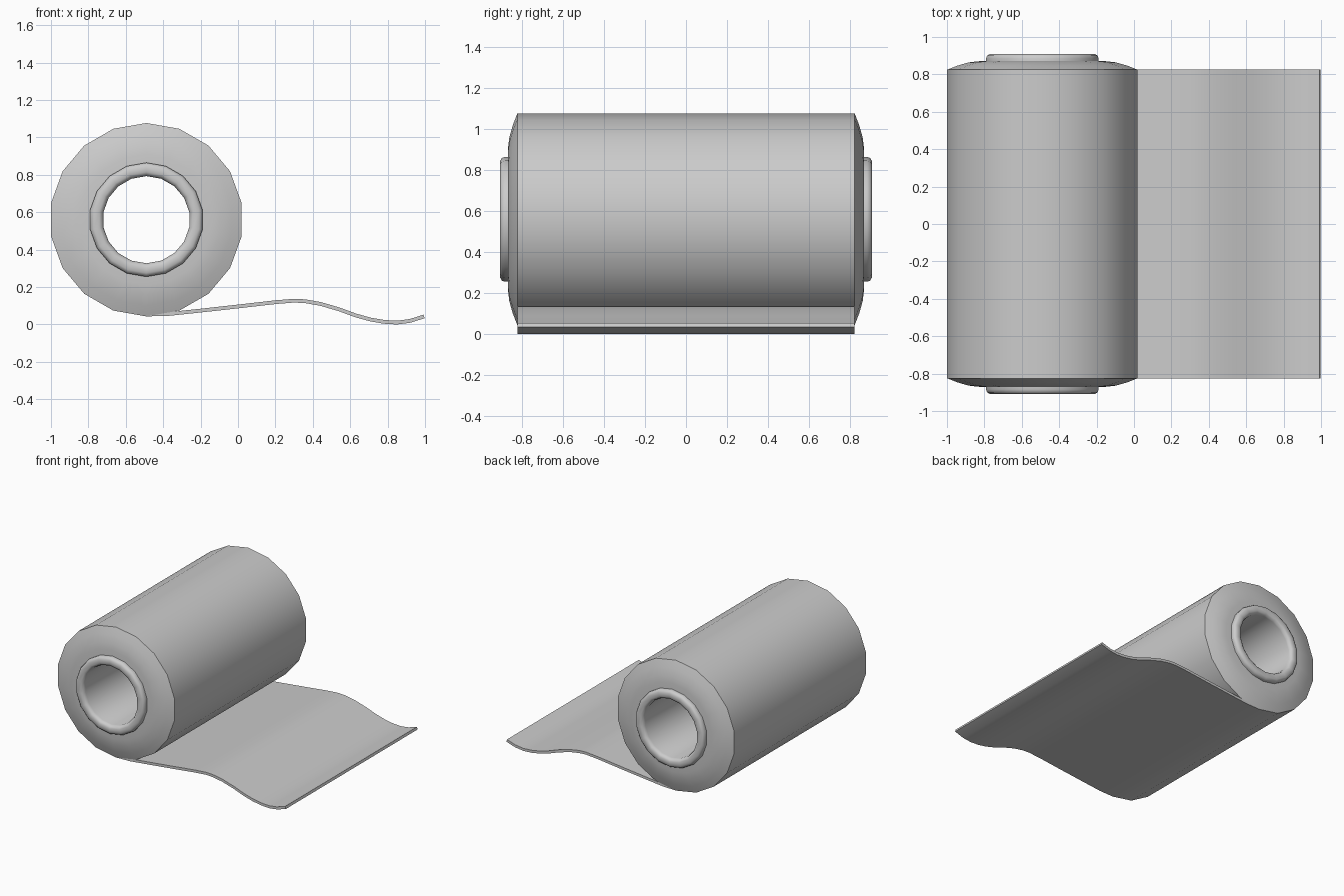
import bpy, bmesh, math

cube = bpy.data.objects.get("Cube")
if cube:
    bpy.data.objects.remove(cube, do_unlink=True)

SIDES = 18
CX, CZ = -0.49, 0.56

grey = bpy.data.materials.new("light_grey")
grey.use_nodes = True
grey.diffuse_color = (0.6, 0.6, 0.6, 1)
grey.node_tree.nodes["Principled BSDF"].inputs["Base Color"].default_value = (0.6, 0.6, 0.6, 1)


def finish(name, bm, angle):
    bmesh.ops.recalc_face_normals(bm, faces=bm.faces)
    mesh = bpy.data.meshes.new(name)
    bm.to_mesh(mesh)
    bm.free()
    mesh.materials.append(grey)
    obj = bpy.data.objects.new(name, mesh)
    bpy.context.collection.objects.link(obj)
    bpy.ops.object.select_all(action='DESELECT')
    obj.select_set(True)
    bpy.context.view_layer.objects.active = obj
    bpy.ops.object.shade_smooth_by_angle(angle=math.radians(angle))
    return obj


def ring_part(name, half, angle):
    """Revolve a closed (radius, y) loop about the roll axis; half is mirrored in y."""
    loop = half + [(r, -y) for r, y in reversed(half)]
    bm = bmesh.new()
    rings = []
    for i in range(SIDES):
        a = math.pi / 2 + i * math.tau / SIDES
        rings.append([bm.verts.new((CX + r * math.cos(a), y, CZ + r * math.sin(a)))
                      for r, y in loop])
    n = len(loop)
    for i in range(SIDES):
        p, q = rings[i], rings[(i + 1) % SIDES]
        for j in range(n):
            k = (j + 1) % n
            bm.faces.new((p[j], p[k], q[k], q[j]))
    return finish(name, bm, angle)


# Wound material with softly domed ends
ring_part("wound_roll", [(0.517, 0.825), (0.46, 0.847), (0.40, 0.864), (0.35, 0.870), (0.28, 0.872)], 35)

# Hollow core with rounded rims
ring_part("core_tube", [(0.305, 0.86), (0.305, 0.885), (0.300, 0.900), (0.285, 0.909),
                        (0.255, 0.909), (0.240, 0.900), (0.233, 0.880)], 50)

# Loose sheet: wavy centre line given thickness along its normals
path = [(-0.49, 0.053), (-0.37, 0.056), (-0.2, 0.074), (0, 0.096), (0.2, 0.119), (0.3, 0.127),
        (0.36, 0.124), (0.44, 0.110), (0.54, 0.081), (0.63, 0.048), (0.71, 0.026),
        (0.78, 0.014), (0.85, 0.010), (0.92, 0.019), (0.995, 0.043)]
THICK, HALF_WIDTH = 0.02, 0.825
top, bottom = [], []
for i, (x, z) in enumerate(path):
    a, b = path[max(i - 1, 0)], path[min(i + 1, len(path) - 1)]
    dx, dz = b[0] - a[0], b[1] - a[1]
    s = THICK / 2 / math.hypot(dx, dz)
    top.append((x - dz * s, z + dx * s))
    bottom.append((x + dz * s, z - dx * s))
bm = bmesh.new()
rows = [[[bm.verts.new((x, y, z)) for x, z in side] for side in (top, bottom)]
        for y in (-HALF_WIDTH, HALF_WIDTH)]
(ft, fb), (bt, bb) = rows
for i in range(len(path) - 1):
    for u, v in ((ft, bt), (fb, bb), (ft, fb), (bt, bb)):
        bm.faces.new((u[i], u[i + 1], v[i + 1], v[i]))
for i in (0, -1):
    bm.faces.new((ft[i], bt[i], bb[i], fb[i]))
finish("loose_sheet", bm, 40)
